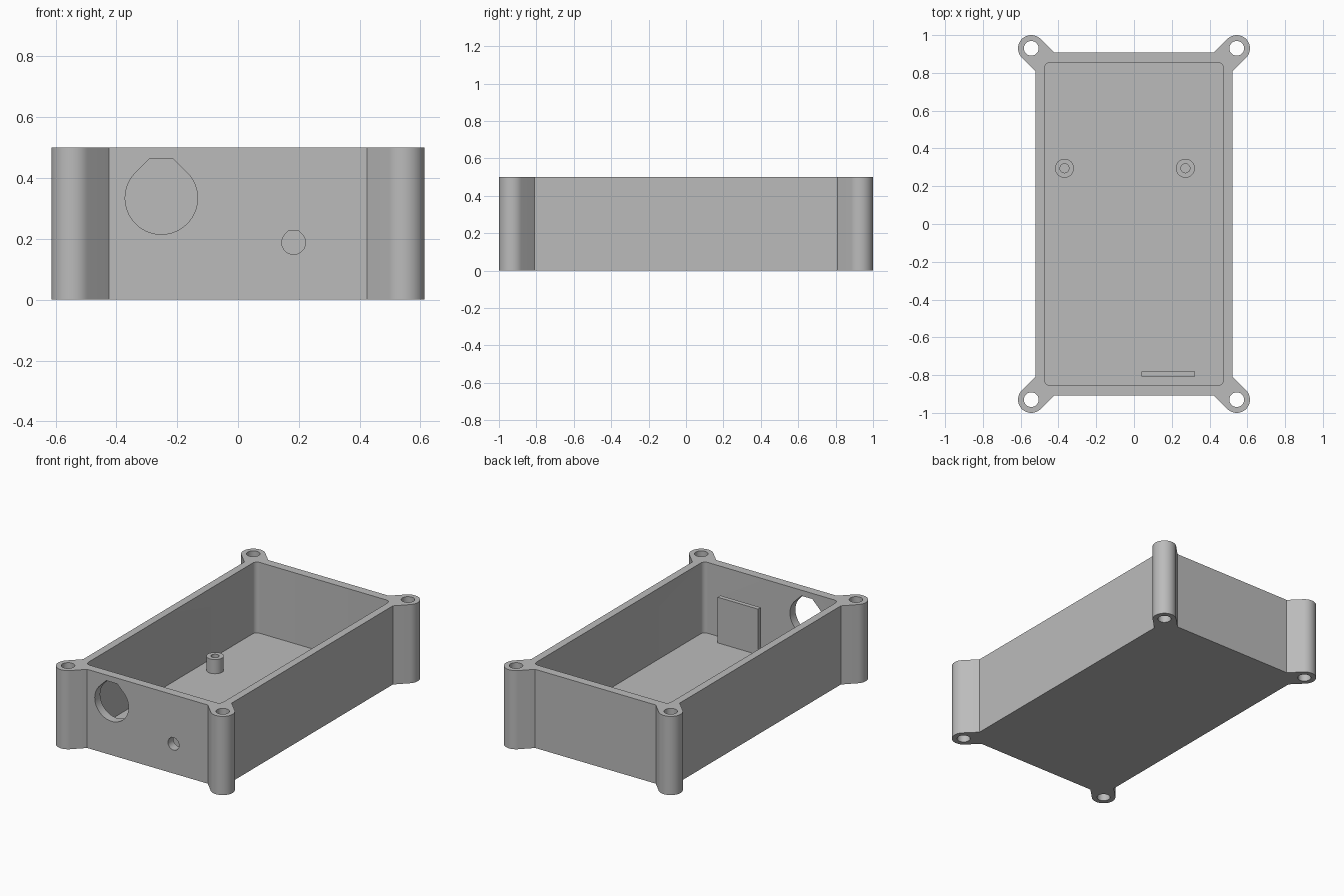
import bpy, bmesh
from math import sin, cos, pi, radians
from mathutils import Matrix, Vector

cube = bpy.data.objects.get("Cube")
if cube:
    bpy.data.objects.remove(cube, do_unlink=True)

grey = bpy.data.materials.new("plain grey")
grey.use_nodes = True
colour = (0.5, 0.5, 0.5, 1)
grey.diffuse_color = colour
grey.node_tree.nodes["Principled BSDF"].inputs["Base Color"].default_value = colour

HEIGHT, FLOOR = 0.5, 0.05
HALF_X, HALF_Y = 0.522, 0.909      # outer walls
IN_X, IN_Y = 0.474, 0.854          # inner walls
LUG_X, LUG_Y, LUG_R = 0.544, 0.93, 0.07


def arc(cx, cy, r, start, end, steps):
    """Points along an arc, angles in degrees."""
    angles = [radians(start + (end - start) * i / steps) for i in range(steps + 1)]
    return [(cx + r * cos(a), cy + r * sin(a)) for a in angles]


def circle(cx, cy, r, steps=40):
    return arc(cx, cy, r, 0, 360, steps)[:-1]


def prism(name, outline, low, high, matrix=Matrix()):
    """Extrude an outline from low to high along its local z."""
    bm = bmesh.new()
    face = bm.faces.new([bm.verts.new((x, y, low)) for x, y in outline])
    top = bmesh.ops.extrude_face_region(bm, geom=[face])["geom"]
    verts = [v for v in top if isinstance(v, bmesh.types.BMVert)]
    bmesh.ops.translate(bm, verts=verts, vec=Vector((0, 0, high - low)))
    bmesh.ops.transform(bm, matrix=matrix, verts=bm.verts)
    bmesh.ops.recalc_face_normals(bm, faces=bm.faces)
    mesh = bpy.data.meshes.new(name)
    bm.to_mesh(mesh)
    bm.free()
    mesh.materials.append(grey)
    obj = bpy.data.objects.new(name, mesh)
    bpy.context.collection.objects.link(obj)
    return obj


def activate(obj):
    bpy.ops.object.select_all(action='DESELECT')
    obj.select_set(True)
    bpy.context.view_layer.objects.active = obj


def cut(obj, cutter):
    """Subtract the cutter, then discard it."""
    cutter.hide_render = True
    mod = obj.modifiers.new("cut", 'BOOLEAN')
    mod.operation, mod.solver, mod.object = 'DIFFERENCE', 'EXACT', cutter
    activate(obj)
    bpy.ops.object.modifier_apply(modifier=mod.name)
    bpy.data.objects.remove(cutter, do_unlink=True)


def smooth(obj):
    activate(obj)
    bpy.ops.object.shade_smooth_by_angle(angle=radians(30))


# Case outline: walls with a rounded lug reaching out at each corner
d = LUG_R * 2 ** 0.5
corner = [(HALF_X, LUG_Y - d + HALF_X - LUG_X)]
corner += arc(LUG_X, LUG_Y, LUG_R, -45, 135, 24)
corner += [(LUG_X - d + HALF_Y - LUG_Y, HALF_Y)]
outline = []
for sx, sy in ((1, 1), (-1, 1), (-1, -1), (1, -1)):
    part = [(sx * x, sy * y) for x, y in corner]
    outline += part if sx * sy > 0 else part[::-1]
case = prism("case", outline, 0, HEIGHT)

# Cavity with rounded vertical corners
r = 0.03
cavity = []
for i, (sx, sy) in enumerate(((1, 1), (-1, 1), (-1, -1), (1, -1))):
    cavity += arc(sx * (IN_X - r), sy * (IN_Y - r), r, 90 * i, 90 * i + 90, 8)
cut(case, prism("cavity_cutter", cavity, FLOOR, HEIGHT + 0.1))

# Screw holes through the lugs
for sx in (-1, 1):
    for sy in (-1, 1):
        hole = circle(sx * LUG_X, sy * LUG_Y, 0.039)
        cut(case, prism("screw_cutter", hole, -0.1, HEIGHT + 0.1))

# Front openings: round, with a flat-topped 45 degree peak
upright = Matrix.Rotation(pi / 2, 4, 'X')
for cx, cz, r, rise in ((-0.252, 0.334, 0.119, 0.13), (0.183, 0.188, 0.039, 0.039)):
    flat = r * 2 ** 0.5 - rise
    opening = arc(cx, cz, r, 135, 405, 48)
    opening += [(cx + flat, cz + rise), (cx - flat, cz + rise)]
    cut(case, prism("opening_cutter", opening, IN_Y - 0.02, HALF_Y + 0.1, upright))
smooth(case)

# Hollow standoffs on the floor
for side, x in (("right", -0.368), ("left", 0.272)):
    post = prism(side + "_standoff", circle(x, 0.295, 0.05), FLOOR - 0.01, 0.14)
    cut(post, prism("post_cutter", circle(x, 0.295, 0.024, 24), FLOOR, 0.2))
    smooth(post)

# Upright plate behind the small opening
prism("retaining_plate", [(0.04, -0.808), (0.324, -0.808), (0.324, -0.78), (0.04, -0.78)],
      FLOOR - 0.01, 0.34)
